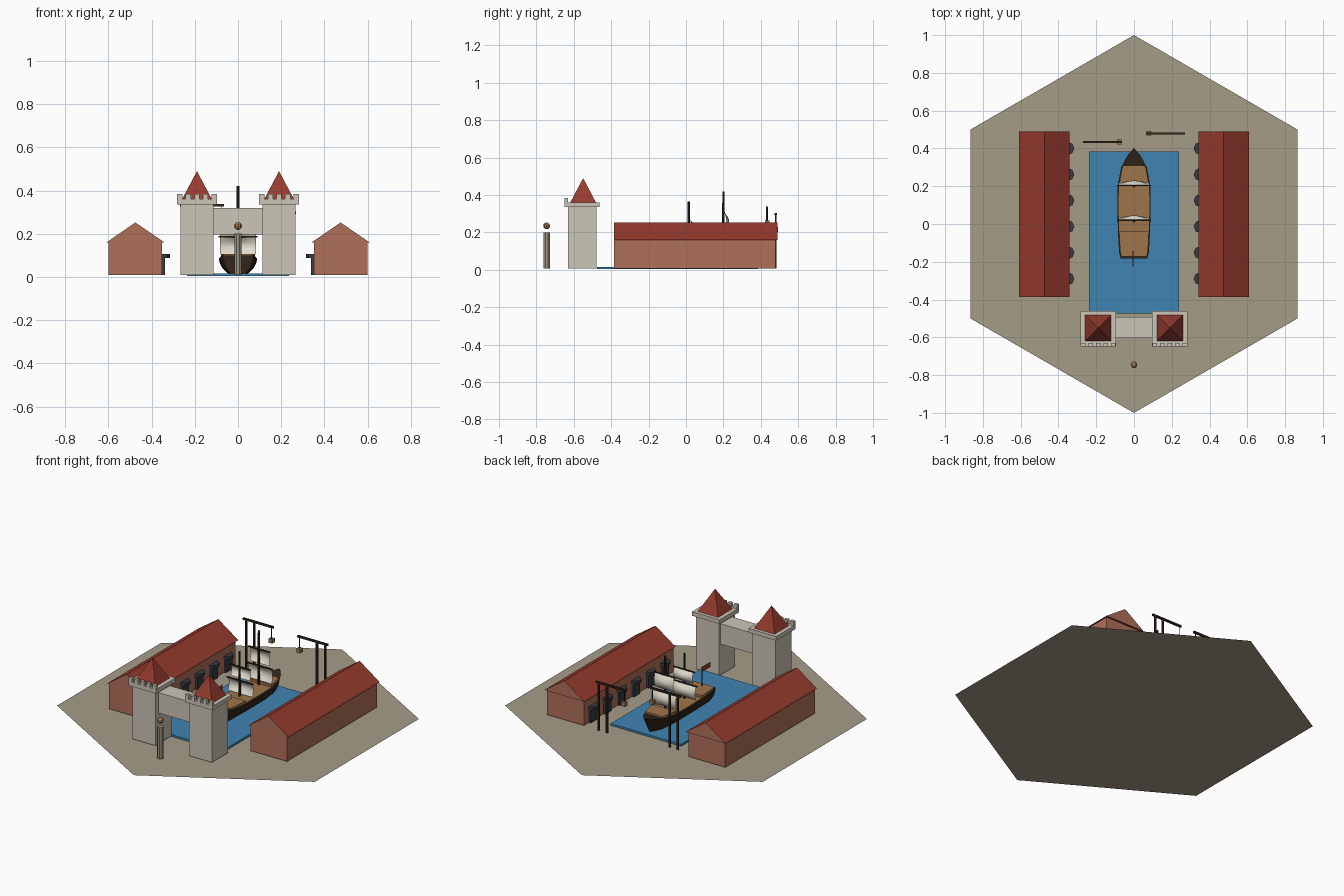
import bpy, bmesh, math
from mathutils import Vector

cube = bpy.data.objects.get("Cube")
if cube:
    bpy.data.objects.remove(cube, do_unlink=True)


def material(name, srgb):
    color = [((c + 0.055) / 1.055) ** 2.4 for c in srgb] + [1]
    m = bpy.data.materials.new(name)
    m.use_nodes = True
    m.diffuse_color = color
    m.node_tree.nodes["Principled BSDF"].inputs["Base Color"].default_value = color
    return m


SAND = material("sandy ground", (.65, .61, .53))
WATER = material("harbour water", (.25, .52, .70))
STONE = material("pale stone", (.80, .775, .72))
OLD_STONE = material("weathered stone", (.62, .59, .52))
BRICK = material("brick", (.69, .44, .35))
TILE = material("red tile", (.59, .23, .18))
SLATE = material("dark door", (.21, .24, .26))
DARK = material("dark timber", (.20, .145, .10))
WOOD = material("tan timber", (.62, .46, .29))
CLOTH = material("sail cloth", (.88, .86, .80))
FLOOR = 0.008


def finish(name, bm, *mats):
    bmesh.ops.recalc_face_normals(bm, faces=bm.faces)
    mesh = bpy.data.meshes.new(name)
    bm.to_mesh(mesh)
    bm.free()
    for m in mats:
        mesh.materials.append(m)
    ob = bpy.data.objects.new(name, mesh)
    bpy.context.collection.objects.link(ob)
    return ob


def box(name, x, y, z, mat):
    """Box from (low, high) ranges."""
    bm = bmesh.new()
    bmesh.ops.create_cube(bm, size=1)
    for v in bm.verts:
        v.co = [r[0] + (c + .5) * (r[1] - r[0]) for c, r in zip(v.co, (x, y, z))]
    return finish(name, bm, mat)


def block(name, x, y, z, size, mat):
    """Box from a centre and a size; z is a range."""
    return box(name, (x - size[0] / 2, x + size[0] / 2), (y - size[1] / 2, y + size[1] / 2), z, mat)


def cone(name, x, y, z, r1, r2, sides, mat, turn=0):
    bm = bmesh.new()
    bmesh.ops.create_cone(bm, cap_ends=True, segments=sides, radius1=r1, radius2=r2, depth=z[1] - z[0])
    ob = finish(name, bm, mat)
    ob.location = (x, y, (z[0] + z[1]) / 2)
    ob.rotation_euler.z = turn
    return ob


def prism(name, outline, offset, *mats):
    """Extrude a flat outline along an offset."""
    bm = bmesh.new()
    a = [bm.verts.new(p) for p in outline]
    b = [bm.verts.new(Vector(p) + Vector(offset)) for p in outline]
    bm.faces.new(a)
    bm.faces.new(b)
    n = len(a)
    for i in range(n):
        bm.faces.new((a[i], a[(i + 1) % n], b[(i + 1) % n], b[i]))
    return finish(name, bm, *mats)


# Ground and basin
bm = bmesh.new()
bmesh.ops.create_circle(bm, cap_ends=True, segments=6, radius=1)
for v in bm.verts:
    v.co = (-v.co.y, v.co.x, 0) if abs(v.co.x) > .99 or abs(v.co.y) < .9 else v.co
hexagon = [(math.sin(i * math.pi / 3), math.cos(i * math.pi / 3), 0) for i in range(6)]
bm.clear()
bm.faces.new([bm.verts.new(p) for p in reversed(hexagon)])
ground = finish("ground", bm, SAND)
if ground.data.polygons[0].normal.z < 0:
    ground.data.flip_normals()
box("basin_water", (-.237, .237), (-.475, .385), (.004, .016), WATER)

# Gatehouse: two towers joined by a bridge
for side, s in (("right", -1), ("left", 1)):
    x, y = s * .19, -.555
    block(side + "_tower", x, y, (FLOOR, .336), (.153, .153), STONE)
    block(side + "_tower_cap", x, y, (.335, .36), (.187, .187), STONE)
    for i in range(5):
        block(f"{side}_merlon_{i}", x + (i - 2) * .04, -.64, (.36, .385), (.024, .018), STONE)
    cone(side + "_tower_roof", x, y + .005, (.36, .49), .097, 0, 4, TILE, math.pi / 4)
box("gate_bridge", (-.115, .115), (-.603, -.493), (.196, .32), STONE)

# Beacon column
cone("beacon_column", 0, -.745, (FLOOR, .2), .018, .018, 8, OLD_STONE, math.pi / 8)
bm = bmesh.new()
bmesh.ops.create_uvsphere(bm, u_segments=8, v_segments=6, radius=.018)
finish("beacon_ball", bm, WOOD).location = (0, -.745, .235)

# Warehouses with a row of doors facing the water
for side, s in (("right", -1), ("left", 1)):
    x = s * .475
    block(side + "_warehouse", x, .047, (FLOOR, .161), (.247, .862), BRICK)
    roof = prism(side + "_warehouse_roof", [(x - .134, -.386, .16), (x + .134, -.386, .16), (x, -.386, .252)],
                 (0, .876, 0), TILE, BRICK)
    for p in roof.data.polygons:
        p.material_index = int(abs(p.normal.y) > .9)
    for i in range(6):
        y, wall = -.29 + i * .138, s * .351
        block(f"{side}_door_{i}", wall, y, (FLOOR, .095), (.024, .058), SLATE)
        cone(f"{side}_door_hood_{i}", wall, y, (.088, .106), .035, .035, 8, SLATE)

# Cranes with hanging crates
for side, s, y, top in (("right", -1, .434, .338), ("left", 1, .48, .303)):
    for i, x in enumerate((.25, .195)):
        block(f"{side}_crane_post_{i}", s * x, y, (FLOOR, top), (.01, .01), DARK)
    block(side + "_crane_beam", s * .167, y, (top - .011, top), (.205, .011), DARK)
    block(side + "_crane_rope", s * .078, y, (top - .08, top), (.003, .003), DARK)
    block(side + "_crane_crate", s * .078, y, (top - .1, top - .075), (.025, .025), WOOD)

# Ship hull: lofted stations of (y, half beam, top height)
STATIONS = [(-.183, .070, .100), (-.15, .079, .095), (-.04, .085, .088), (.1, .088, .086),
            (.2, .086, .088), (.3, .068, .096), (.36, .036, .104), (.4, .003, .112)]
SECTION = [(1, 1), (.98, .75), (.82, .35), (.5, 0)]
bm = bmesh.new()
rings = []
for y, w, top in STATIONS:
    half = [(w * a, y - max(0, y - .25) * .35 * (1 - b), .014 + (top - .014) * b) for a, b in SECTION]
    rings.append([bm.verts.new(p) for p in half + [(-px, py, pz) for px, py, pz in reversed(half)]])
for a, b in zip(rings, rings[1:]):
    for i in range(len(a)):
        j = (i + 1) % len(a)
        bm.faces.new((a[i], a[j], b[j], b[i]))
bm.faces.new(rings[0])
bm.faces.new(rings[-1])
finish("ship_hull", bm, DARK)


def beam_at(y):
    for (y0, w0, _), (y1, w1, _) in zip(STATIONS, STATIONS[1:]):
        if y <= y1:
            return w0 + (w1 - w0) * (y - y0) / (y1 - y0)


# Ship decks follow the hull outline
for name, y0, y1, z in (("quarter_deck", -.172, -.04, .107), ("main_deck", -.04, .21, .093),
                        ("fore_deck", .21, .31, .108)):
    ys = [y0 + (y1 - y0) * i / 4 for i in range(5)]
    edge = [(beam_at(y) * .93, y, .075) for y in ys]
    prism(name, edge + [(-a, b, c) for a, b, c in reversed(edge)], (0, 0, z - .075), WOOD)


def sail(name, y, z0, z1, width):
    """Square sail bellied towards the bow, under its yard."""
    bm = bmesh.new()
    n = 6
    grid = []
    for i in range(n + 1):
        v = i / n
        grid.append([bm.verts.new((width * (j / n - .5),
                                   y + .006 + .024 * math.sin(math.pi * v) * (.4 + .6 * math.sin(math.pi * j / n)),
                                   z0 + (z1 - z0) * v)) for j in range(n + 1)])
    for i in range(n):
        for j in range(n):
            bm.faces.new((grid[i][j], grid[i][j + 1], grid[i + 1][j + 1], grid[i + 1][j]))
    ob = finish(name, bm, CLOTH)
    for p in ob.data.polygons:
        p.use_smooth = True
    block(name + "_yard", 0, y + .004, (z1 - .003, z1 + .004), (width + .014, .007), DARK)


# Masts and sails
for name, y, top, low, mid, high in (("fore", .2, .42, .115, .205, .305), ("aft", .015, .365, .105, .185, .268)):
    cone(name + "_mast", 0, y, (.08, top), .007, .006, 8, DARK)
    sail(name + "_lower_sail", y, low, mid, .165)
    sail(name + "_upper_sail", y, mid + .014, high, .13)

# Stern flag
cone("flag_pole", -.005, -.145, (.1, .222), .003, .003, 6, DARK)
box("stern_flag", (-.007, -.003), (-.225, -.145), (.192, .22), TILE)
